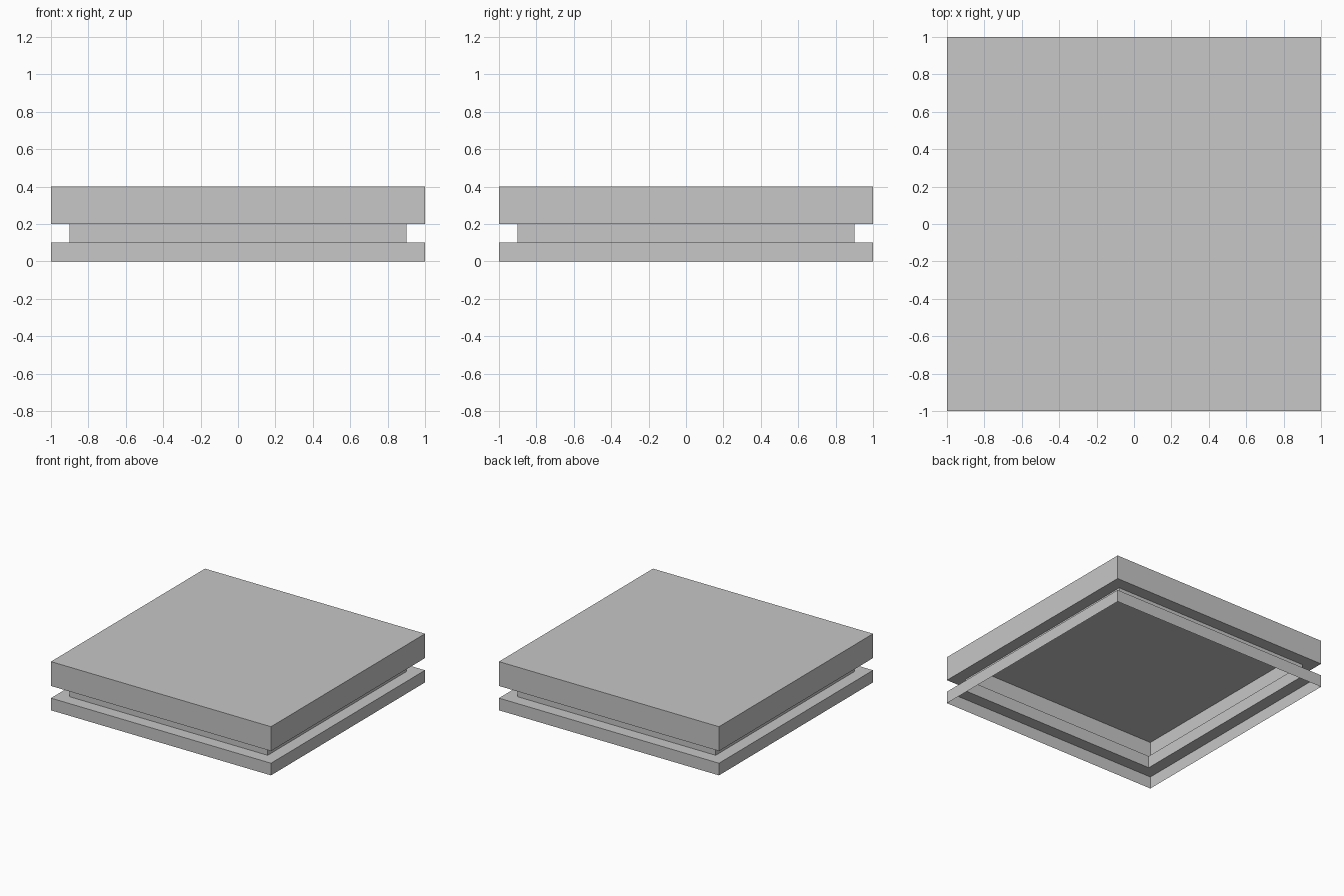
import bpy
import bmesh

# Remove the default cube
cube = bpy.data.objects.get("Cube")
if cube:
    bpy.data.objects.remove(cube, do_unlink=True)

# Material
grey = bpy.data.materials.new("light grey")
grey.use_nodes = True
colour = (0.57, 0.57, 0.57, 1)
grey.diffuse_color = colour
grey.node_tree.nodes["Principled BSDF"].inputs["Base Color"].default_value = colour

# Half-width and height of each square ring, from the floor up
PROFILE = [(1, 0), (1, 0.1), (0.9, 0.1), (0.9, 0.2), (1, 0.2), (1, 0.4)]


def square_shell(name, profile):
    """Join square rings into a thin shell, open below and capped on top."""
    bm = bmesh.new()
    rings = [[bm.verts.new((sx * r, sy * r, z))
              for sx, sy in ((-1, -1), (1, -1), (1, 1), (-1, 1))]
             for r, z in profile]
    for low, high in zip(rings, rings[1:]):
        for i in range(4):
            j = (i + 1) % 4
            bm.faces.new((low[i], low[j], high[j], high[i]))
    bm.faces.new(rings[-1])
    mesh = bpy.data.meshes.new(name)
    bm.to_mesh(mesh)
    bm.free()
    mesh.materials.append(grey)
    obj = bpy.data.objects.new(name, mesh)
    bpy.context.collection.objects.link(obj)
    return obj


# Hollow slab: foot rim, recessed neck and thick top
square_shell("grooved_slab", PROFILE)
